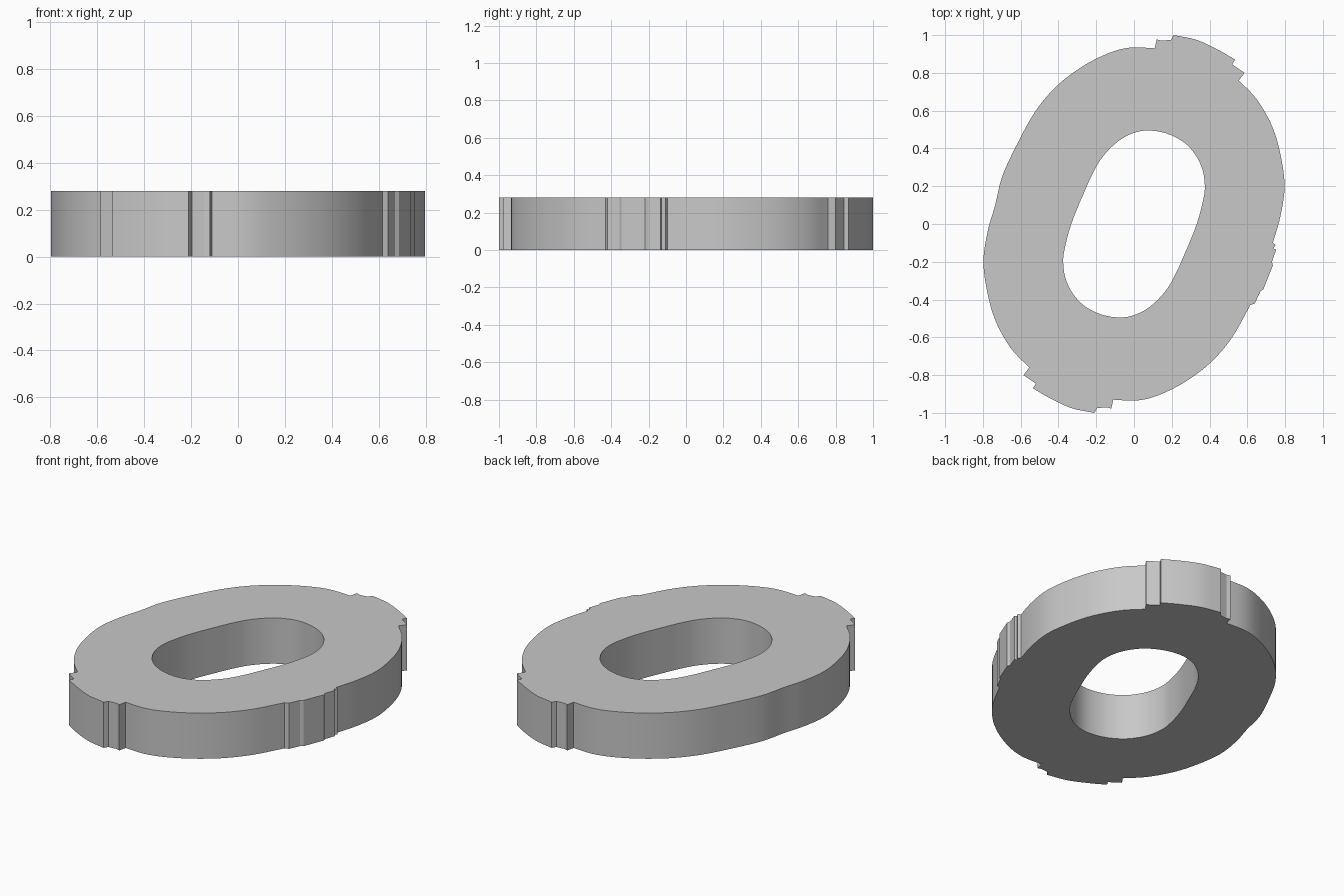
import bpy
import bmesh
from mathutils import Vector

HEIGHT = 0.28

default_cube = bpy.data.objects.get("Cube")
if default_cube:
    bpy.data.objects.remove(default_cube, do_unlink=True)


def smooth_path(points, steps=5, closed=False):
    """Pass a smooth curve through the given points."""
    pts = [Vector(p) for p in points]
    count = len(pts)
    path = []
    for i in range(count if closed else count - 1):
        if closed:
            a, b, c, d = (pts[(i + k) % count] for k in (-1, 0, 1, 2))
        else:
            b, c = pts[i], pts[i + 1]
            a = pts[i - 1] if i > 0 else b * 2 - c
            d = pts[i + 2] if i + 2 < count else c * 2 - b
        for s in range(steps):
            t = s / steps
            path.append(0.5 * (2 * b + (c - a) * t
                               + (2 * a - 5 * b + 4 * c - d) * t ** 2
                               + (3 * b - a - 3 * c + d) * t ** 3))
    if not closed:
        path.append(pts[-1])
    return path


def half_turn(points):
    """Rotate points by half a turn about the centre."""
    return [-Vector(p) for p in points]


def sharp(points):
    return [Vector(p) for p in points]


def add_loop(bm, points):
    verts = [bm.verts.new((p.x, p.y, 0)) for p in points]
    for i, vert in enumerate(verts):
        bm.edges.new((verts[i - 1], vert))


def make_slab(name, loops, height, material):
    """Fill the area between closed loops and extrude it upwards."""
    bm = bmesh.new()
    for loop in loops:
        add_loop(bm, loop)
    bmesh.ops.triangle_fill(bm, edges=bm.edges[:], use_beauty=True)
    region = bmesh.ops.extrude_face_region(bm, geom=bm.faces[:], use_keep_orig=True)
    top = [g for g in region["geom"] if isinstance(g, bmesh.types.BMVert)]
    bmesh.ops.translate(bm, verts=top, vec=(0, 0, height))
    bmesh.ops.recalc_face_normals(bm, faces=bm.faces[:])
    mesh = bpy.data.meshes.new(name)
    bm.to_mesh(mesh)
    bm.free()
    mesh.materials.append(material)
    obj = bpy.data.objects.new(name, mesh)
    bpy.context.collection.objects.link(obj)
    return obj


# Material
grey = bpy.data.materials.new("plain grey")
grey.use_nodes = True
colour = (0.58, 0.58, 0.58, 1)
grey.diffuse_color = colour
grey.node_tree.nodes["Principled BSDF"].inputs["Base Color"].default_value = colour

# Half of the rim, clockwise: raised cap, notch, flank, lower curve, step
cap = [(.21, 1), (.33, .975), (.44, .925), (.535, .87)]
notch = [(.52, .845), (.585, .8)]
flank = [(.555, .76), (.65, .66), (.73, .52), (.775, .37),
         (.797, .2), (.775, .04), (.735, -.1)]
lower = [(.605, -.45), (.52, -.6), (.42, -.72), (.31, -.81), (.2, -.875),
         (.09, -.92), (0, -.935), (-.11, -.93)]
step = [(-.12, -.978), (-.145, -.97), (-.195, -.975)]

# Small chips along one flank only
chips = [(.75, -.11), (.738, -.13), (.753, -.135), (.73, -.2), (.735, -.22),
         (.685, -.345), (.67, -.355), (.64, -.42), (.615, -.43)]

chipped_half = (smooth_path(cap) + sharp(notch) + smooth_path(flank)
                + sharp(chips) + smooth_path(lower) + sharp(step))
plain_half = (smooth_path(cap) + sharp(notch)
              + smooth_path(flank + [(.695, -.26)] + lower) + sharp(step))
rim = chipped_half + half_turn(plain_half)

# Slanted oval opening
opening_half = [(.075, .495), (.19, .473), (.29, .41), (.355, .31), (.375, .2),
                (.36, .1), (.325, -.02), (.265, -.165), (.22, -.265),
                (.17, -.35), (.1, -.425), (.02, -.475)]
opening = smooth_path(sharp(opening_half) + half_turn(opening_half), closed=True)

# Thick ring
ring = make_slab("notched_oval_ring", [rim, opening], HEIGHT, grey)
bpy.ops.object.select_all(action="DESELECT")
ring.select_set(True)
bpy.context.view_layer.objects.active = ring
bpy.ops.object.shade_smooth_by_angle(angle=0.4)
